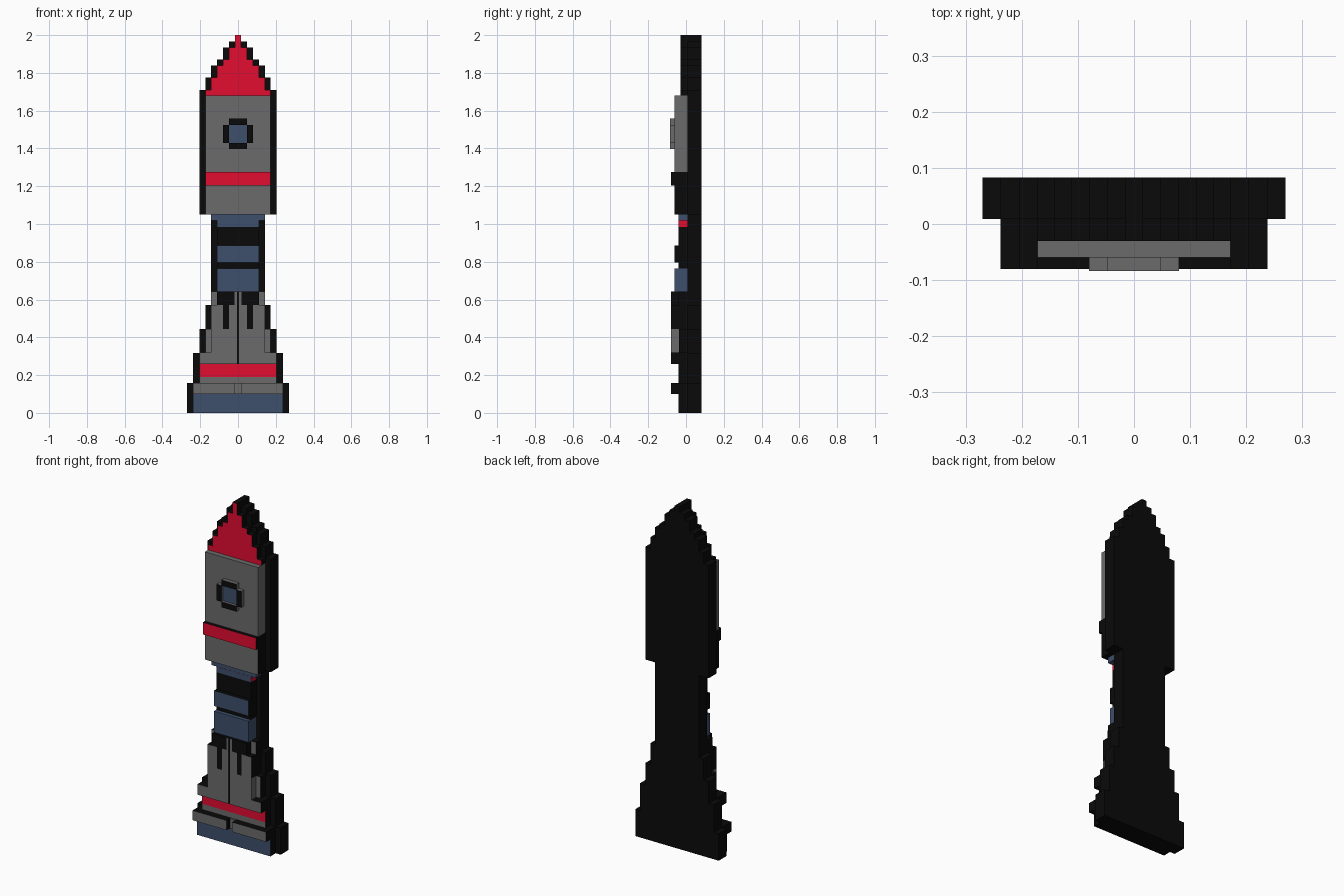
import bpy, bmesh

if "Cube" in bpy.data.objects:
    bpy.data.objects.remove(bpy.data.objects["Cube"])

BACK, MID = 0.083, 0.009          # rear face of the slab, and where the relief starts


def material(name, rgb):
    m = bpy.data.materials.new(name)
    m.diffuse_color = (*rgb, 1)
    m.use_nodes = True
    m.node_tree.nodes["Principled BSDF"].inputs["Base Color"].default_value = m.diffuse_color
    return m


BLACK = material("black", (0.003, 0.003, 0.003))
RED = material("red", (0.76, 0.004, 0.03))
BLUE = material("blue", (0.048, 0.08, 0.15))
GREY = material("grey", (0.145, 0.145, 0.145))


def slab(name, outline, y_front, y_back, front, side=None):
    """Extrude an x/z outline along y; the front face may differ in colour."""
    bm = bmesh.new()
    face = bm.faces.new([bm.verts.new((x, y_front, z)) for x, z in outline])
    ext = bmesh.ops.extrude_face_region(bm, geom=[face], use_keep_orig=True)
    moved = [v for v in ext["geom"] if isinstance(v, bmesh.types.BMVert)]
    bmesh.ops.translate(bm, verts=moved, vec=(0, y_back - y_front, 0))
    bmesh.ops.recalc_face_normals(bm, faces=bm.faces)
    for f in bm.faces:
        f.material_index = 0 if f.normal.y < -0.5 else 1
    mesh = bpy.data.meshes.new(name)
    bm.to_mesh(mesh)
    bm.free()
    mesh.materials.append(front)
    mesh.materials.append(side or front)
    ob = bpy.data.objects.new(name, mesh)
    bpy.context.collection.objects.link(ob)
    return ob


def stepped(z0, steps):
    """Symmetric stair-step outline from (half width, top z) pairs."""
    right = []
    for w, z in steps:
        right += [(w, z0), (w, z)]
        z0 = z
    return right + [(-x, z) for x, z in reversed(right)]


def box(name, x0, x1, z0, z1, y, front, side=None, back=MID):
    return slab(name, [(x0, z0), (x1, z0), (x1, z1), (x0, z1)], y, back, front, side)


def band(name, w, z0, z1, y, front, side=None):
    return box(name, -w, w, z0, z1, y, front, side)


def pair(name, x0, x1, z0, z1, y, front, side=None, back=MID):
    box(name + "_right", x0, x1, z0, z1, y, front, side, back)
    box(name + "_left", -x1, -x0, z0, z1, y, front, side, back)


# Black backing with the full stepped rocket silhouette
slab("backing", stepped(0, [
    (0.27, 0.157), (0.238, 0.318), (0.205, 0.445), (0.172, 0.57), (0.143, 1.05),
    (0.205, 1.71), (0.172, 1.775), (0.143, 1.84), (0.112, 1.87), (0.08, 1.935),
    (0.048, 1.967), (0.016, 2.0)]), MID, BACK, BLACK)

# Nose cone
slab("nose", stepped(1.68, [
    (0.172, 1.71), (0.143, 1.775), (0.112, 1.84), (0.08, 1.87), (0.048, 1.935),
    (0.016, 2.0)]), -0.03, MID, RED, BLACK)

# Capsule body and its red stripe
band("upper_body", 0.172, 1.275, 1.68, -0.06, GREY)
band("upper_stripe", 0.172, 1.205, 1.275, -0.08, RED, BLACK)
band("lower_capsule", 0.172, 1.05, 1.205, -0.06, GREY, BLACK)

# Porthole: glass inside a raised four-part frame
band("window_glass", 0.048, 1.43, 1.525, -0.068, BLUE)
for part, z0, z1 in (("top", 1.525, 1.558), ("bottom", 1.398, 1.43)):
    box("window_frame_" + part, -0.048, 0.048, z0, z1, -0.084, BLACK, GREY, -0.055)
pair("window_frame", 0.048, 0.08, 1.43, 1.525, -0.084, BLACK, GREY, -0.055)

# Neck with blue blocks
band("collar_wide", 0.143, 1.018, 1.05, -0.04, BLUE)
band("collar_narrow", 0.112, 0.985, 1.018, -0.041, BLUE, RED)
band("neck_upper", 0.112, 0.885, 0.985, -0.04, BLACK)
band("neck_block_upper", 0.112, 0.795, 0.885, -0.062, BLUE, BLACK)
band("neck_gap", 0.112, 0.765, 0.795, -0.04, BLACK)
band("neck_block_lower", 0.112, 0.642, 0.765, -0.062, BLUE)

# Engine section: split grey panels with black slots
pair("panel_inner", 0.004, 0.048, 0.32, 0.57, -0.08, GREY, BLACK)
pair("panel_under_slot", 0.048, 0.08, 0.32, 0.445, -0.08, GREY, BLACK)
pair("slot", 0.048, 0.08, 0.445, 0.57, -0.08, BLACK)
pair("panel_outer", 0.08, 0.143, 0.445, 0.57, -0.08, GREY, BLACK)
pair("panel_outer_lower", 0.08, 0.143, 0.32, 0.445, -0.08, GREY)
pair("panel_side_strip", 0.143, 0.172, 0.32, 0.445, -0.036, GREY, BLACK)
pair("panel_tab", 0.004, 0.018, 0.57, 0.642, -0.08, GREY, BLACK)
pair("slot_head", 0.018, 0.112, 0.57, 0.642, -0.08, BLACK)
pair("shoulder_strip", 0.112, 0.143, 0.57, 0.642, -0.04, GREY, BLACK)
pair("flare", 0.004, 0.205, 0.258, 0.32, -0.08, GREY, BLACK)
band("panel_seam", 0.004, 0.258, 0.642, -0.076, BLACK)

# Base
band("base_stripe", 0.205, 0.19, 0.258, -0.04, RED, BLACK)
band("base_ring", 0.205, 0.157, 0.19, -0.04, GREY, BLACK)
pair("base_bumper", 0.018, 0.238, 0.1, 0.157, -0.08, GREY, BLACK)
band("base_bumper_joint", 0.018, 0.1, 0.157, -0.05, GREY)
band("foot", 0.238, 0, 0.1, -0.04, BLUE, BLACK)
